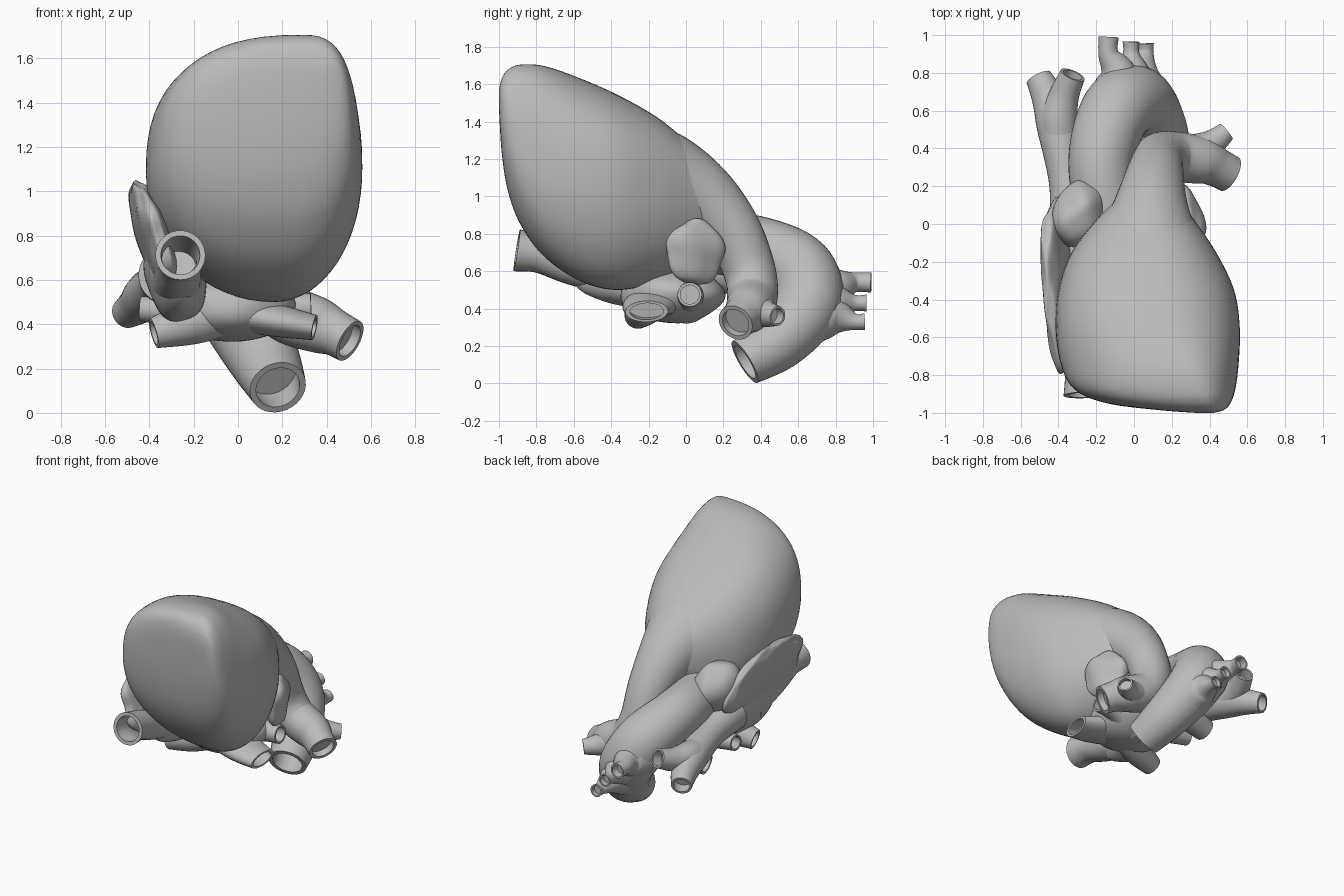
import bpy, bmesh, math
from mathutils import Vector, Euler

cube = bpy.data.objects.get("Cube")
if cube:
    bpy.data.objects.remove(cube, do_unlink=True)

grey = bpy.data.materials.new("plain grey")
grey.use_nodes = True
grey.diffuse_color = (0.5, 0.5, 0.5, 1)
grey.node_tree.nodes["Principled BSDF"].inputs["Base Color"].default_value = (0.5, 0.5, 0.5, 1)


def finish(name, bm, angle=50):
    """Turn a bmesh into a smooth shaded grey object."""
    bmesh.ops.recalc_face_normals(bm, faces=bm.faces)
    mesh = bpy.data.meshes.new(name)
    bm.to_mesh(mesh)
    bm.free()
    mesh.materials.append(grey)
    obj = bpy.data.objects.new(name, mesh)
    bpy.context.collection.objects.link(obj)
    bpy.ops.object.select_all(action='DESELECT')
    obj.select_set(True)
    bpy.context.view_layer.objects.active = obj
    bpy.ops.object.shade_smooth_by_angle(angle=math.radians(angle))
    return obj


def spline(keys, steps):
    """Catmull-Rom interpolation through tuples of any length."""
    out = []
    last = len(keys) - 1
    for i in range(last):
        a, b, c, d = (keys[min(max(j, 0), last)] for j in range(i - 1, i + 3))
        for s in range(steps):
            t = s / steps
            out.append([0.5 * (2 * q + (r - p) * t + (2 * p - 5 * q + 4 * r - w) * t ** 2
                               + (3 * q - p - 3 * r + w) * t ** 3)
                        for p, q, r, w in zip(a, b, c, d)])
    out.append(list(keys[-1]))
    return out


def loft(name, rings):
    """Bridge a row of equal rings and close both ends."""
    bm = bmesh.new()
    rows = [[bm.verts.new(p) for p in ring] for ring in rings]
    n = len(rows[0])
    for a, b in zip(rows, rows[1:]):
        for i in range(n):
            j = (i + 1) % n
            bm.faces.new((a[i], a[j], b[j], b[i]))
    bm.faces.new(rows[0])
    bm.faces.new(rows[-1])
    return finish(name, bm)


def vessel(name, keys, flat=1.0, wall=0.78, depth=6, sides=32):
    """Hollow-ended tube; keys are x, y, z, radius, the last one is the open mouth."""
    path = spline(keys, 8)
    pts = [Vector(p[:3]) for p in path]
    frames = []
    side = None
    for i, p in enumerate(pts):
        along = (pts[min(i + 1, len(pts) - 1)] - pts[max(i - 1, 0)]).normalized()
        if side is None:
            side = along.cross(Vector((0, 0, 1)))
        side = (side - along * side.dot(along)).normalized()
        frames.append((p, side.copy(), side.cross(along) * flat, path[i][3]))

    def ring(frame, scale):
        p, u, v, r = frame
        turn = [math.tau * k / sides for k in range(sides)]
        return [p + (u * math.cos(a) + v * math.sin(a)) * r * scale for a in turn]

    outer = [ring(f, 1) for f in frames]
    lining = [ring(f, wall) for f in frames[:-depth - 1:-1]]
    return loft(name, outer + lining)


def lobe(name, centre, size, turn=(0, 0, 0), lump=0.0, waves=5, power=1.0):
    """Soft ellipsoid with gentle bumps; a power below one makes it boxier."""
    bm = bmesh.new()
    bmesh.ops.create_uvsphere(bm, u_segments=48, v_segments=28, radius=1)
    rot = Euler([math.radians(a) for a in turn])
    for v in bm.verts:
        x, y, z = (math.copysign(abs(c) ** power, c) for c in v.co)
        bump = math.sin(waves * x + 1) * math.sin(waves * y) + math.sin(waves * z + 2 * y)
        co = Vector((x * size[0], y * size[1], z * size[2])) * (1 + lump * bump)
        co.rotate(rot)
        v.co = co + Vector(centre)
    return finish(name, bm, 80)


# Ventricles: sections along y as y, left x, right x, x of the crest, x of the keel,
# low z, high z, mid z, roundness of the lower half
sections = [
    (-1.0, .33, .42, .38, .37, 1.47, 1.57, 1.52, 1),
    (-.985, .13, .475, .36, .32, 1.23, 1.63, 1.45, .95),
    (-.95, -.14, .51, .34, .25, 1.02, 1.68, 1.35, .9),
    (-.88, -.31, .535, .31, .22, .84, 1.705, 1.25, .88),
    (-.75, -.385, .553, .25, .2, .67, 1.695, 1.15, .9),
    (-.55, -.415, .56, .12, .19, .54, 1.625, 1.1, .95),
    (-.35, -.4, .53, .06, .16, .5, 1.535, 1.05, 1),
    (-.15, -.33, .435, .05, .1, .55, 1.42, 1.0, 1),
    (.02, -.2, .32, .07, .08, .64, 1.28, .98, 1),
    (.13, -.09, .24, .08, .08, .78, 1.17, .97, 1),
]
rings = []
for y, xl, xr, crest, keel, zl, zh, zm, low in spline(sections, 6):
    ring = []
    for k in range(64):
        c, s = math.cos(math.tau * k / 64), math.sin(math.tau * k / 64)
        mid, end, power = (crest, zh, .82) if s > 0 else (keel, zl, low)
        ring.append((mid + abs(c) ** power * ((xr if c > 0 else xl) - mid), y,
                     zm + abs(s) ** power * (end - zm)))
    rings.append(ring)
loft("ventricles", rings)

# Pulmonary trunk and its branches
vessel("pulmonary_trunk", [
    (.1, -.35, 1.1, .33), (.08, -.1, 1.06, .28), (.09, .09, .98, .2), (.11, .25, .81, .155),
    (.13, .34, .6, .14), (.21, .355, .46, .135), (.36, .335, .395, .125),
    (.44, .3, .36, .105), (.505, .265, .325, .1)])
vessel("left_pulmonary_branch", [(.28, .37, .41, .1), (.4, .42, .375, .075), (.49, .49, .36, .052)])
vessel("right_pulmonary_artery", [(.14, .36, .5, .11), (-.1, .34, .45, .1), (-.38, .3, .4, .08)])

# Aorta with its arch and three upper branches
vessel("aorta", [
    (-.08, -.1, .75, .15), (-.16, .15, .75, .165), (-.17, .38, .72, .175), (-.09, .6, .61, .19),
    (.02, .65, .43, .185), (.12, .51, .24, .16), (.18, .315, .115, .13)])
for i, (x0, x1, y1, z1, r) in enumerate([(-.09, -.135, .99, .54, .054),
                                         (-.01, -.015, .965, .43, .045),
                                         (.04, .06, .955, .33, .045)]):
    z0 = z1 * .8 + .09
    vessel(f"arch_branch_{i + 1}", [(x0, .7, z0, .14), (x0, .81, z0, .095),
                                    (x1, .9, z1, r), (x1, y1, z1, r)])

# Great veins, the upper one forked
vessel("upper_vein", [(-.32, -.05, .62, .13), (-.35, .22, .58, .1),
                      (-.41, .52, .53, .105), (-.45, .66, .49, .09), (-.505, .775, .45, .07)])
vessel("upper_vein_branch", [(-.39, .4, .55, .09), (-.4, .55, .55, .1),
                             (-.37, .68, .57, .08), (-.325, .79, .61, .068)])
vessel("lower_vein", [(-.28, -.3, .57, .12), (-.27, -.6, .63, .105),
                      (-.265, -.78, .69, .1), (-.26, -.905, .712, .113)], depth=14)

# Right atrium, its rim flap and its ear-shaped lobe
lobe("right_atrium", (-.28, -.24, .63), (.14, .38, .22), (0, -8, 0), .03)
lobe("right_atrium_flap", (-.38, -.34, .78), (.065, .46, .265), (0, -17, 4), .04, 7, .82)
lobe("right_auricle", (-.295, .05, .84), (.135, .18, .19), (0, 0, -20), .05, 4)

# Left atrium, its lobe and four veins
lobe("left_atrium", (-.03, -.07, .475), (.29, .28, .15), (0, 0, 0), .02)
lobe("left_auricle", (.29, .05, .71), (.07, .165, .175), (15, 0, 20), .08, 4)
vessel("left_vein_front", [(-.1, -.12, .47, .17), (.16, -.19, .42, .15), (.345, -.21, .385, .115)], .5)
vessel("left_vein_back", [(0, 0, .45, .13), (.2, .02, .47, .075), (.33, .02, .475, .065)])
vessel("right_vein_front", [(.02, -.13, .47, .1), (-.2, -.22, .41, .1), (-.38, -.26, .36, .07)])
vessel("right_vein_back", [(-.05, 0, .46, .14), (-.25, .03, .46, .08), (-.44, .05, .47, .055)])
